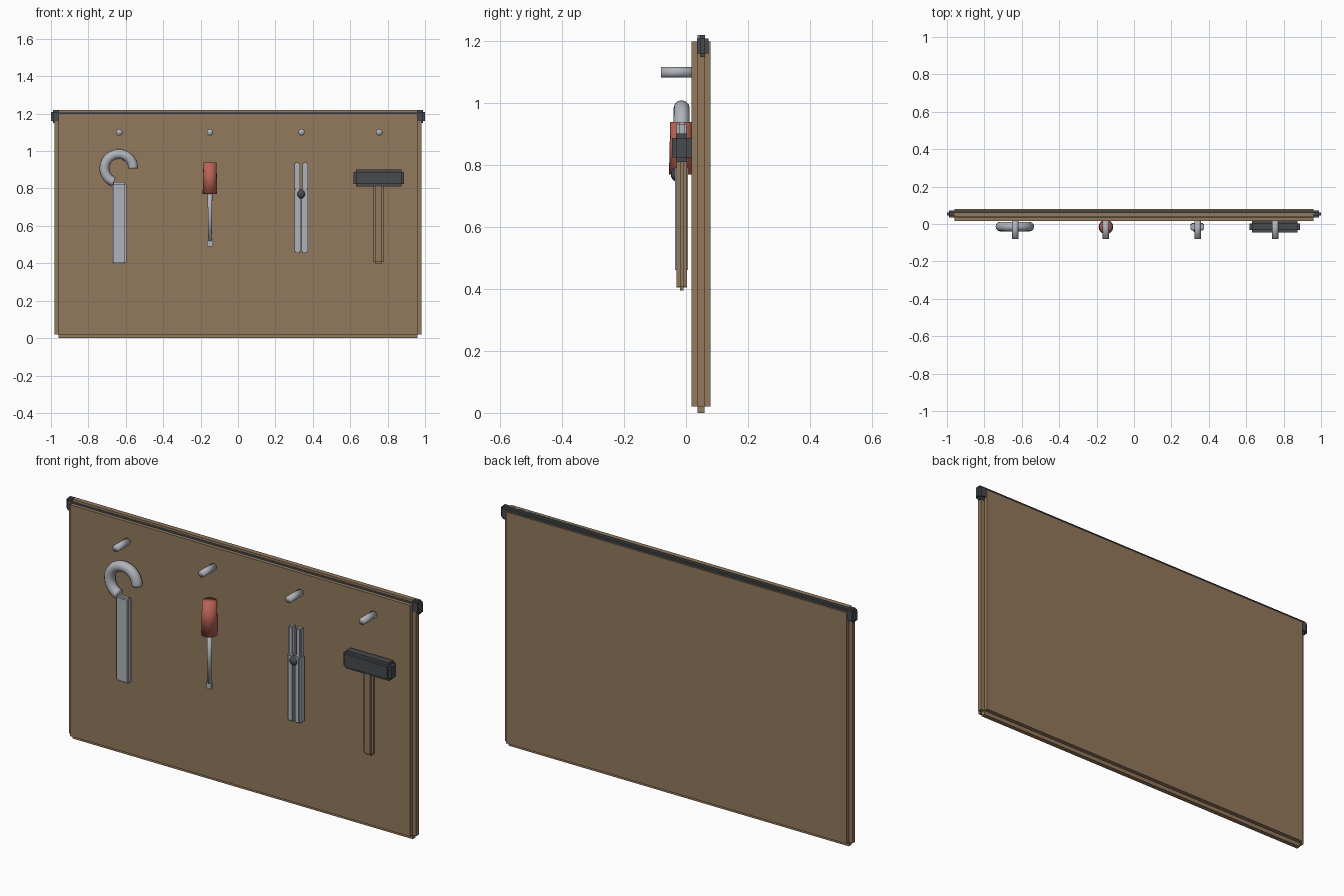
import bpy
import bmesh
import math
from mathutils import Vector

if "Cube" in bpy.data.objects:
    bpy.data.objects.remove(bpy.data.objects["Cube"], do_unlink=True)


def material(name, rgb):
    mat = bpy.data.materials.new(name)
    mat.use_nodes = True
    mat.diffuse_color = (*rgb, 1)
    mat.node_tree.nodes["Principled BSDF"].inputs["Base Color"].default_value = (*rgb, 1)
    return mat


WOOD = material("brown wood", (0.29, 0.19, 0.11))
METAL = material("pale metal", (0.43, 0.45, 0.49))
DARK = material("dark iron", (0.065, 0.068, 0.075))
RED = material("red grip", (0.48, 0.125, 0.09))


def finish(name, bm, mat, smooth=False):
    bmesh.ops.recalc_face_normals(bm, faces=bm.faces)
    mesh = bpy.data.meshes.new(name)
    for face in bm.faces:
        face.smooth = smooth
    bm.to_mesh(mesh)
    bm.free()
    mesh.materials.append(mat)
    obj = bpy.data.objects.new(name, mesh)
    bpy.context.collection.objects.link(obj)
    return obj


def stepped_box(name, low, high, step, mat):
    """Box whose edges are all rebated by a square step."""
    low, high = Vector(low), Vector(high)
    size, middle = high - low, (high + low) / 2
    bm = bmesh.new()
    bmesh.ops.create_cube(bm, size=1)
    for v in bm.verts:
        v.co = Vector([middle[i] + v.co[i] * (size[i] - 2 * step) for i in range(3)])
    bm.normal_update()
    for face in list(bm.faces):
        push = face.normal * step
        new = bmesh.ops.extrude_face_region(bm, geom=[face])["geom"]
        verts = [g for g in new if isinstance(g, bmesh.types.BMVert)]
        bmesh.ops.translate(bm, verts=verts, vec=push)
    return finish(name, bm, mat)


def rod(name, start, end, r_start, r_end, mat, sides=16):
    """Smooth round bar between two points."""
    start, end = Vector(start), Vector(end)
    axis = end - start
    bm = bmesh.new()
    bmesh.ops.create_cone(bm, cap_ends=True, segments=sides, radius1=r_start,
                          radius2=r_end, depth=axis.length)
    turn = axis.to_track_quat("Z", "Y")
    for v in bm.verts:
        v.co = turn @ v.co + (start + end) / 2
    return finish(name, bm, mat, True)


# Board and the dark rail along its upper edge
stepped_box("board", (-0.98, 0.017, 0), (0.98, 0.079, 1.22), 0.02, WOOD)
stepped_box("top_rail", (-1, 0.035, 1.15), (1, 0.073, 1.22), 0.011, DARK)

# Pegs, one above each tool
for i, x in enumerate((-0.635, -0.15, 0.34, 0.755)):
    rod(f"peg_{i + 1}", (x, 0.025, 1.1), (x, -0.08, 1.1), 0.0175, 0.0175, METAL)

# Wrench: open ring jaw and flat handle
bm = bmesh.new()
rings = []
STEPS, SIDES = 32, 12
for i in range(STEPS + 1):
    a = math.radians(250) * i / STEPS
    ring = []
    for j in range(SIDES):
        b = math.tau * j / SIDES
        r = 0.077 + 0.026 * math.cos(b)
        ring.append(bm.verts.new((-0.637 + r * math.cos(a), -0.014 + 0.026 * math.sin(b),
                                  0.907 + r * math.sin(a))))
    rings.append(ring)
for p, q in zip(rings, rings[1:]):
    for j in range(SIDES):
        k = (j + 1) % SIDES
        bm.faces.new((p[j], p[k], q[k], q[j]))
bm.faces.new(rings[0])
bm.faces.new(rings[-1])
jaw = finish("wrench_jaw", bm, METAL, True)
stepped_box("wrench_handle", (-0.675, -0.03, 0.395), (-0.595, 0.002, 0.835), 0.01, METAL)

# Screwdriver
rod("screwdriver_grip", (-0.15, -0.016, 0.77), (-0.15, -0.016, 0.94), 0.039, 0.035, RED)
rod("screwdriver_shaft", (-0.15, -0.015, 0.52), (-0.15, -0.015, 0.78), 0.009, 0.013, METAL)
stepped_box("screwdriver_tip", (-0.165, -0.02, 0.49), (-0.135, -0.01, 0.53), 0.003, METAL)

# Pliers: paired handles and jaws around a pivot
for side, s in (("right", -1), ("left", 1)):
    def pair(name, near, far, y0, y1, z0, z1):
        xs = sorted((0.338 + s * near, 0.338 + s * far))
        stepped_box(f"pliers_{name}_{side}", (xs[0], y0, z0), (xs[1], y1, z1), 0.007, METAL)
    pair("handle", 0.001, 0.037, -0.036, 0.006, 0.455, 0.8)
    pair("jaw", 0.006, 0.037, -0.03, 0.002, 0.79, 0.94)
bm = bmesh.new()
bmesh.ops.create_uvsphere(bm, u_segments=16, v_segments=10, radius=0.025)
bmesh.ops.translate(bm, verts=bm.verts, vec=(0.338, -0.024, 0.77))
finish("pliers_pivot", bm, DARK, True)

# Hammer
stepped_box("hammer_handle", (0.723, -0.031, 0.395), (0.779, 0.003, 0.83), 0.011, WOOD)
stepped_box("hammer_head", (0.618, -0.046, 0.81), (0.888, 0.017, 0.902), 0.014, DARK)
